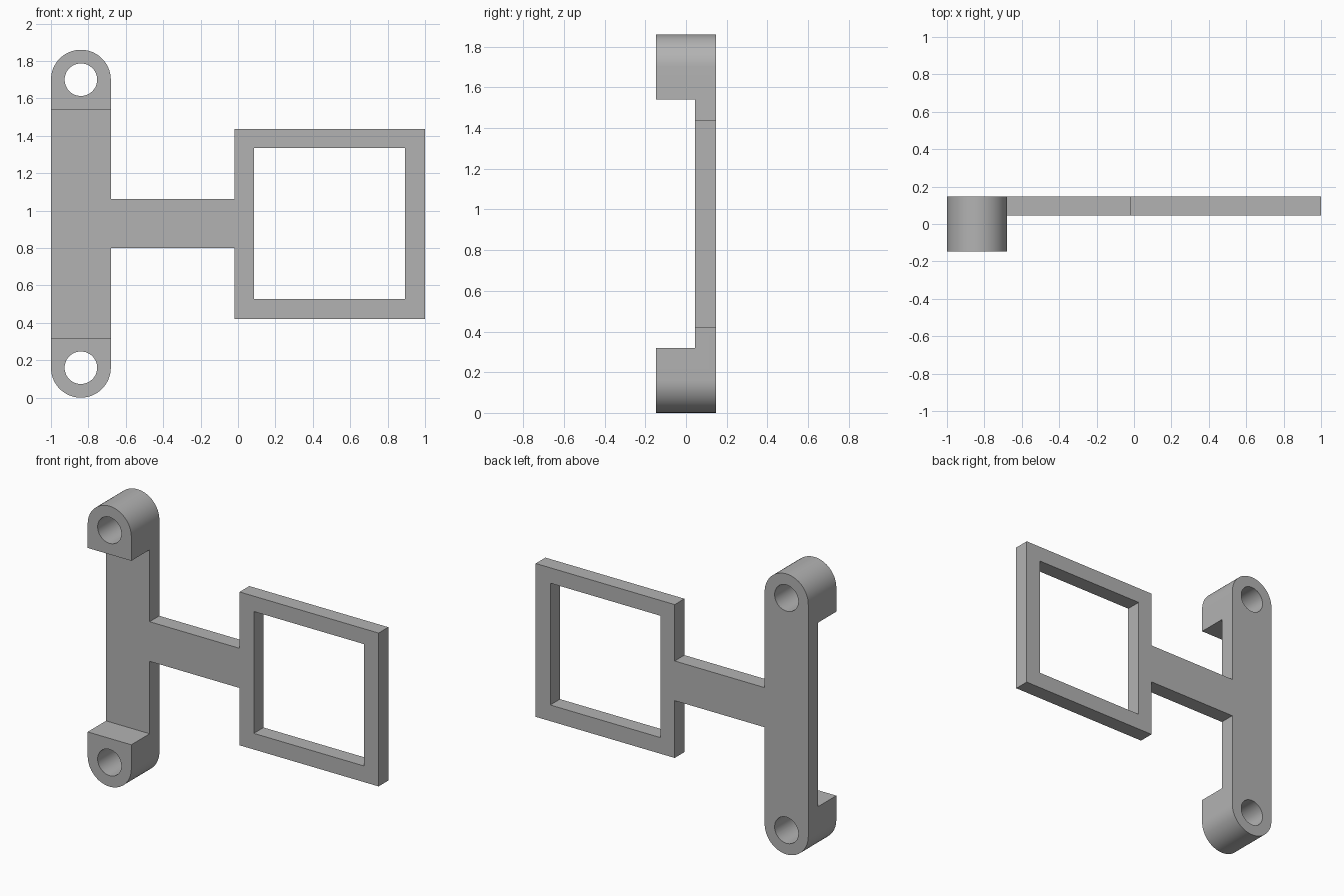
import bpy, bmesh
from math import cos, sin, pi

default = bpy.data.objects.get("Cube")
if default:
    bpy.data.objects.remove(default, do_unlink=True)

# Main dimensions
BAR_X, BAR_R, HOLE_R = -0.84, 0.16, 0.087
EYE_Z = (0.16, 1.70)
FRONT, BACK, PLATE_FRONT = -0.147, 0.147, 0.045

grey = bpy.data.materials.new("plain_grey")
grey.use_nodes = True
colour = (0.45, 0.45, 0.45, 1)
grey.diffuse_color = colour
grey.node_tree.nodes["Principled BSDF"].inputs["Base Color"].default_value = colour


def arc(cx, cz, r, start, end, steps):
    angles = [start + (end - start) * i / steps for i in range(steps + 1)]
    return [(cx + r * cos(a), cz + r * sin(a)) for a in angles]


def rect(x0, x1, z0, z1):
    return [(x0, z0), (x1, z0), (x1, z1), (x0, z1)]


def extrude(name, outline, y0, y1):
    """Solid made by pushing an x-z outline from y0 to y1."""
    bm = bmesh.new()
    face = bm.faces.new([bm.verts.new((x, y0, z)) for x, z in outline])
    result = bmesh.ops.extrude_face_region(bm, geom=[face])
    moved = [v for v in result["geom"] if isinstance(v, bmesh.types.BMVert)]
    bmesh.ops.translate(bm, verts=moved, vec=(0, y1 - y0, 0))
    bmesh.ops.recalc_face_normals(bm, faces=bm.faces)
    mesh = bpy.data.meshes.new(name)
    bm.to_mesh(mesh)
    bm.free()
    mesh.materials.append(grey)
    obj = bpy.data.objects.new(name, mesh)
    bpy.context.collection.objects.link(obj)
    return obj


def cut(body, name, outline, y0=-0.3, y1=0.3):
    cutter = extrude(name, outline, y0, y1)
    cutter.hide_render = True
    mod = body.modifiers.new(name, "BOOLEAN")
    mod.operation, mod.solver, mod.object = "DIFFERENCE", "EXACT", cutter
    bpy.ops.object.modifier_apply(modifier=name)
    bpy.data.objects.remove(cutter, do_unlink=True)


# Round-ended bar, connecting arm and square frame in one outline
bar_side = BAR_X + BAR_R
outline = arc(BAR_X, EYE_Z[0], BAR_R, -pi, 0, 32)
outline += [(bar_side, 0.80), (-0.02, 0.80)]
outline += [(-0.02, 0.42), (1.0, 0.42), (1.0, 1.437), (-0.02, 1.437)]
outline += [(-0.02, 1.063), (bar_side, 1.063)]
outline += arc(BAR_X, EYE_Z[1], BAR_R, 0, pi, 32)
body = extrude("mounting_bracket", outline, FRONT, BACK)
bpy.context.view_layer.objects.active = body
body.select_set(True)

# Thin the middle, leaving the two thick end lugs
cut(body, "front_relief", rect(-1.2, 1.2, 0.32, 1.54), -0.3, PLATE_FRONT)

# Frame window and lug holes
cut(body, "frame_window", rect(0.085, 0.893, 0.527, 1.335))
for z in EYE_Z:
    cut(body, "lug_hole", arc(BAR_X, z, HOLE_R, 0, 2 * pi, 48)[:-1])

bpy.ops.object.shade_smooth_by_angle()
